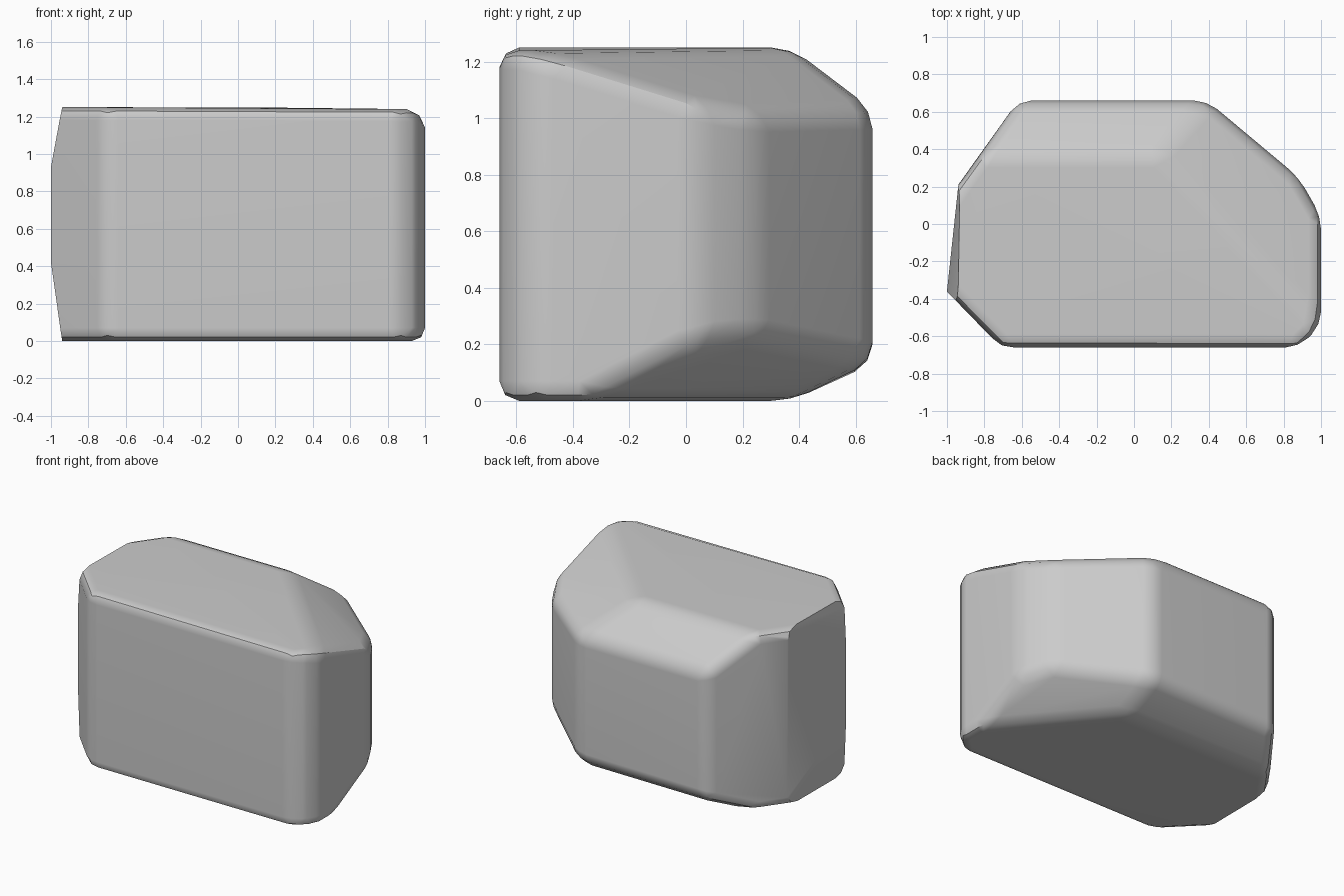
import bpy, bmesh, math
from mathutils import Vector

if "Cube" in bpy.data.objects:
    bpy.data.objects.remove(bpy.data.objects["Cube"])

# Core block: corner points of the chipped boulder, left end run out to a wedge
TOP = [(-.71, -.66, 1.25), (.88, -.66, 1.245), (1, -.54, 1.235), (1, .04, 1.055),
       (.88, .25, 1.02), (.39, .66, 1.03), (-.62, .66, 1.03),
       (.13, .37, 1.25), (-.82, .37, 1.25), (-1.2, -.155, 1.25)]
BOTTOM = [(-.71, -.66, 0), (.88, -.66, 0), (1, -.54, 0), (1, -.36, 0), (1, .04, .205),
          (.88, .25, .225), (.39, .66, .14), (-.62, .66, .13),
          (.39, .37, 0), (-.82, .37, 0), (-1.2, -.155, 0)]

bm = bmesh.new()
for p in TOP + BOTTOM:
    bm.verts.new(p)
hull = bmesh.ops.convex_hull(bm, input=bm.verts[:])
loose = [v for v in bm.verts if not v.link_faces]
bmesh.ops.delete(bm, geom=loose, context='VERTS')
bmesh.ops.dissolve_limit(bm, angle_limit=math.radians(4), verts=bm.verts[:], edges=bm.edges[:])

# Worn edges
worn = [e for e in bm.edges if e.calc_face_angle(0) > math.radians(14)]
bmesh.ops.bevel(bm, geom=worn, offset=.07, offset_type='OFFSET', segments=2,
                profile=.5, affect='EDGES', clamp_overlap=True)


def chip(a, b, c):
    """Cut away everything left of the plane through three points."""
    a, b, c = Vector(a), Vector(b), Vector(c)
    n = (b - a).cross(c - a).normalized()
    if n.x > 0:
        n = -n
    cut = bmesh.ops.bisect_plane(bm, geom=bm.verts[:] + bm.edges[:] + bm.faces[:],
                                 plane_co=a, plane_no=n, clear_outer=True)
    edges = [g for g in cut['geom_cut'] if isinstance(g, bmesh.types.BMEdge)]
    bmesh.ops.edgeloop_fill(bm, edges=edges)


# Broken left end: a middle face with one chip above and one below
chip((-1, -.36, .42), (-1, -.36, .93), (-.94, .2, .6))
chip((-1, -.36, .93), (-.94, .2, 1.2), (-.94, -.37, 1.25))
chip((-1, -.36, .42), (-.94, .2, .03), (-.94, -.37, 0))
bmesh.ops.recalc_face_normals(bm, faces=bm.faces[:])

mesh = bpy.data.meshes.new("boulder")
bm.to_mesh(mesh)
bm.free()
boulder = bpy.data.objects.new("boulder", mesh)
bpy.context.collection.objects.link(boulder)
bpy.context.view_layer.objects.active = boulder
boulder.select_set(True)
bpy.ops.object.shade_smooth_by_angle(angle=math.radians(32))
weighted = boulder.modifiers.new("even_shading", 'WEIGHTED_NORMAL')
weighted.keep_sharp = True
